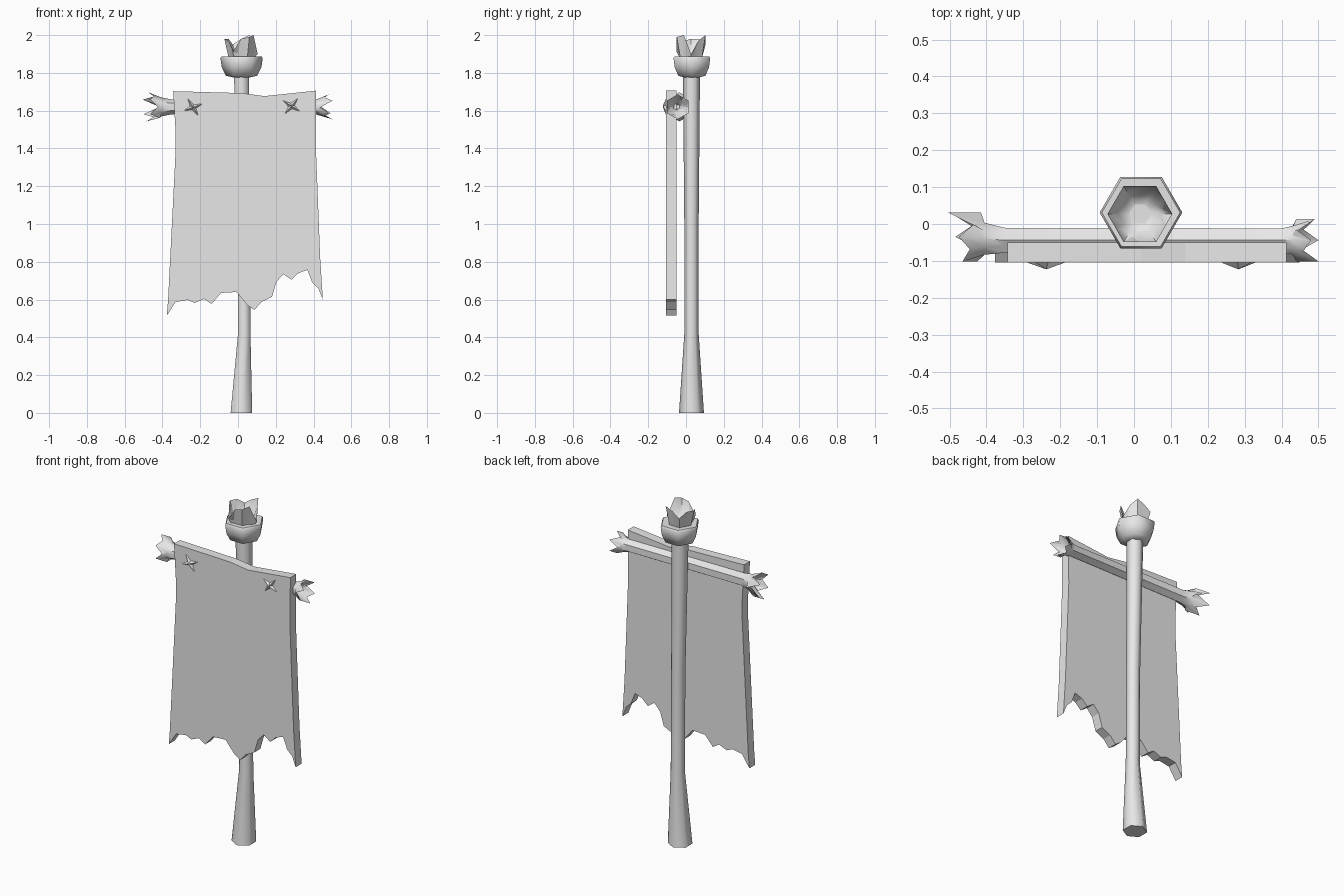
import bpy, bmesh
from math import cos, sin, pi, radians
from mathutils import Vector

cube = bpy.data.objects.get("Cube")
if cube:
    bpy.data.objects.remove(cube, do_unlink=True)

grey = bpy.data.materials.new("plain grey")
grey.use_nodes = True
grey.diffuse_color = (0.8, 0.8, 0.8, 1)
grey.node_tree.nodes["Principled BSDF"].inputs["Base Color"].default_value = (0.8, 0.8, 0.8, 1)

X, Y, Z = Vector((1, 0, 0)), Vector((0, 1, 0)), Vector((0, 0, 1))


def finish(name, bm, angle=None):
    bmesh.ops.recalc_face_normals(bm, faces=bm.faces)
    mesh = bpy.data.meshes.new(name)
    bm.to_mesh(mesh)
    bm.free()
    mesh.materials.append(grey)
    if angle:
        mesh.shade_smooth()
        mesh.set_sharp_from_angle(angle=radians(angle))
    obj = bpy.data.objects.new(name, mesh)
    bpy.context.collection.objects.link(obj)
    return obj


def hex_ring(center, u, v, r, n=6, turn=0):
    """Hexagon in the u/v plane; n=12 also adds the middle of each side."""
    points = []
    for i in range(n):
        a = 2 * pi * i / n + turn
        k = cos(pi / 6) if n == 12 and i % 2 else 1
        points.append(Vector(center) + (u * cos(a) + v * sin(a)) * r * k)
    return points


def loft(name, rings, angle=61):
    bm = bmesh.new()
    rows = [[bm.verts.new(p) for p in ring] for ring in rings]
    for low, high in zip(rows, rows[1:]):
        for i in range(len(low)):
            j = (i + 1) % len(low)
            bm.faces.new((low[i], low[j], high[j], high[i]))
    bm.faces.new(rows[0])
    bm.faces.new(rows[-1])
    return finish(name, bm, angle)


def splinter(ring, axis, reach):
    """Push each point of a rim along the axis to make a broken edge."""
    return [p + axis * d for p, d in zip(ring, reach)]


# Pole with flared foot
pole = [(0, 0.018, 0.066), (0.42, 0.033, 0.038), (1.0, 0.03, 0.038), (1.79, 0.018, 0.045)]
loft("pole", [hex_ring((x, 0.029, z), X, Y, r, turn=pi / 6) for z, x, r in pole])

# Thick collar under the broken tip
collar = [(1.775, 0.04), (1.785, 0.083), (1.83, 0.105), (1.878, 0.112), (1.888, 0.106), (1.885, 0.05)]
loft("collar", [hex_ring((0.019, 0.031, z), X, Y, r) for z, r in collar])

# Broken hollow pole tip
def tip_ring(z, r):
    return hex_ring((0.016, 0.027, z), X, Y, r, 12)

tip_reach = [0.0, 0.07, 0.1, 0.08, 0.05, 0.08, 0.08, 0.07, 0.01, 0.08, 0.09, 0.1]
loft("broken_tip", [tip_ring(1.87, 0.064), splinter(tip_ring(1.9, 0.088), Z, tip_reach),
                    tip_ring(1.9, 0.058), tip_ring(1.885, 0.03)], 50)

# Crossbar with splintered hollow ends
def bar_ring(x, r, y=-0.044, z=1.62):
    return hex_ring((x, y, z), Y, Z, r, 12, pi / 6)

left_reach = [0.09, 0.02, 0.06, 0.03, 0.05, 0.01, 0.05, 0.0, 0.07, 0.02, 0.085, 0.0]
right_reach = [0.05, 0.0, 0.04, 0.02, 0.06, 0.0, 0.04, 0.01, 0.06, 0.02, 0.05, 0.0]
loft("crossbar", [
    bar_ring(-0.36, 0.012), bar_ring(-0.40, 0.03),
    splinter(bar_ring(-0.415, 0.077, -0.035), -X, left_reach),
    bar_ring(-0.405, 0.05, -0.04), bar_ring(-0.35, 0.039),
    bar_ring(0.40, 0.037), bar_ring(0.43, 0.045),
    splinter(bar_ring(0.44, 0.066), X, right_reach),
    bar_ring(0.425, 0.03), bar_ring(0.40, 0.012)], 50)

# Ragged cloth banner: outline extruded through its thickness
outline = [
    (-0.343, 1.703), (0.02, 1.693), (0.14, 1.677), (0.414, 1.706), (0.412, 1.41),
    (0.435, 0.82), (0.449, 0.6), (0.425, 0.66), (0.393, 0.69), (0.367, 0.757),
    (0.32, 0.74), (0.283, 0.705), (0.24, 0.735), (0.203, 0.693), (0.18, 0.615),
    (0.124, 0.587), (0.087, 0.545), (0.05, 0.57), (-0.008, 0.64), (-0.09, 0.635),
    (-0.14, 0.577), (-0.18, 0.603), (-0.23, 0.582), (-0.266, 0.598), (-0.33, 0.587),
    (-0.377, 0.515), (-0.37, 0.6), (-0.33, 1.39), (-0.33, 1.48)]
bm = bmesh.new()
front = bm.faces.new([bm.verts.new((x, -0.105, z)) for x, z in outline])
back = bmesh.ops.extrude_face_region(bm, geom=[front])["geom"]
bmesh.ops.translate(bm, vec=(0, 0.055, 0), verts=[g for g in back if isinstance(g, bmesh.types.BMVert)])
if not front.is_valid or len(bm.faces) < len(outline) + 2:
    bm.faces.new([v for v in bm.verts if v.co.y < -0.1])
bmesh.ops.triangulate(bm, faces=[f for f in bm.faces if len(f.verts) > 4])
finish("banner", bm)


# Crossed stitches: two shallow ridged diamonds each
def stitch(name, x, z, angles):
    bm = bmesh.new()
    for a in angles:
        along = X * cos(a) + Z * sin(a)
        side = X * -sin(a) + Z * cos(a)
        mid = Vector((x, -0.104, z))
        rim = [bm.verts.new(p) for p in (
            mid + along * 0.056, mid + side * 0.015, mid - along * 0.056, mid - side * 0.015)]
        peak = bm.verts.new(mid - Y * 0.019)
        bm.faces.new(rim)
        for i in range(4):
            bm.faces.new((rim[i], rim[(i + 1) % 4], peak))
    finish(name, bm, 40)


stitch("right_stitch", -0.238, 1.618, (radians(20), radians(-58)))
stitch("left_stitch", 0.283, 1.625, (radians(50), radians(-32)))
